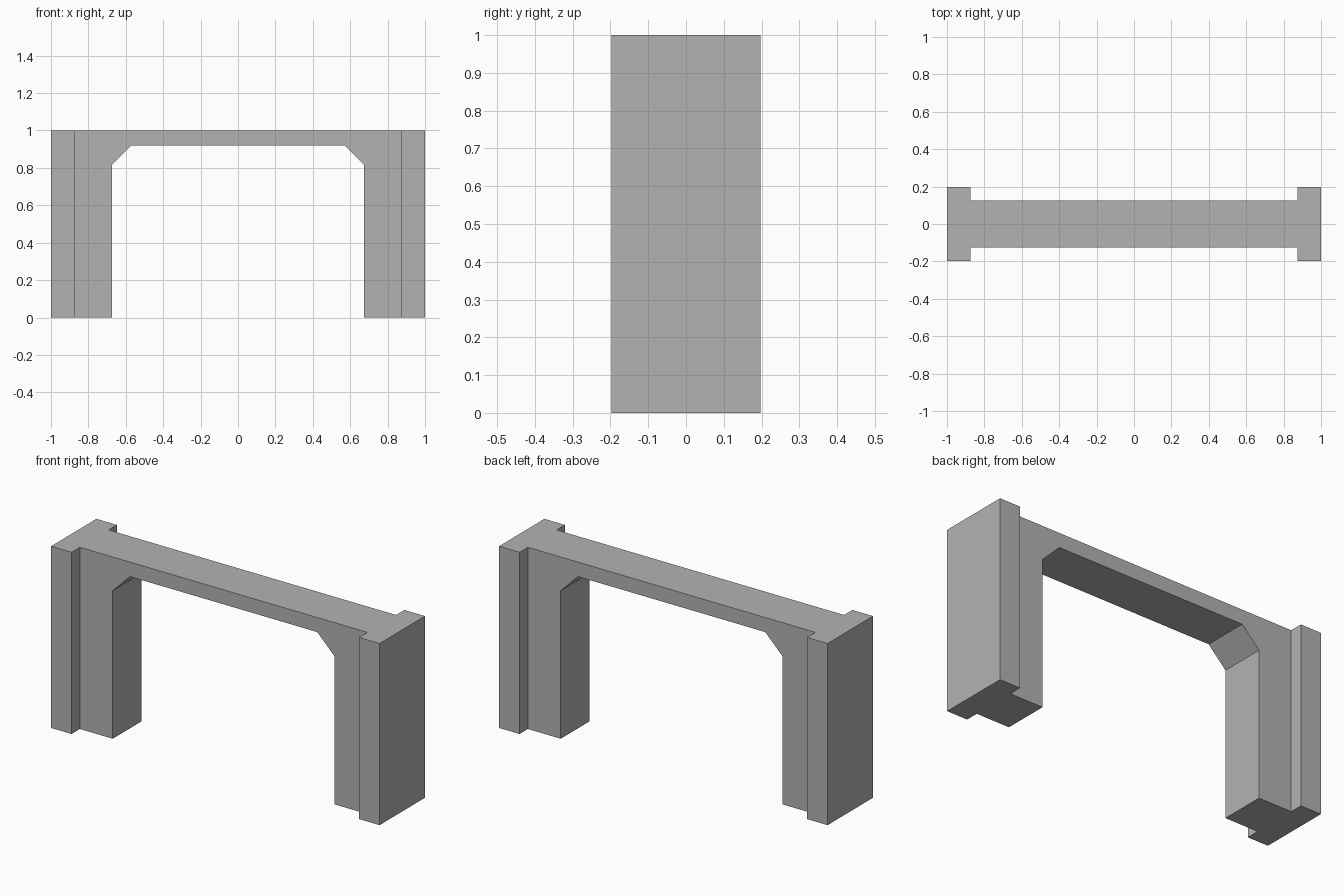
import bpy
import bmesh

cube = bpy.data.objects.get("Cube")
if cube:
    bpy.data.objects.remove(cube, do_unlink=True)

# Plain stone grey
GREY = (0.45, 0.45, 0.45, 1.0)
stone = bpy.data.materials.new("stone_grey")
stone.use_nodes = True
stone.diffuse_color = GREY
stone.node_tree.nodes["Principled BSDF"].inputs["Base Color"].default_value = GREY


def extrude_profile(name, profile, half_depth):
    """Extrude an x-z outline evenly along y."""
    bm = bmesh.new()
    face = bm.faces.new([bm.verts.new((x, -half_depth, z)) for x, z in profile])
    result = bmesh.ops.extrude_face_region(bm, geom=[face])
    moved = [v for v in result["geom"] if isinstance(v, bmesh.types.BMVert)]
    bmesh.ops.translate(bm, vec=(0, 2 * half_depth, 0), verts=moved)
    bmesh.ops.recalc_face_normals(bm, faces=bm.faces)
    mesh = bpy.data.meshes.new(name)
    bm.to_mesh(mesh)
    bm.free()
    mesh.materials.append(stone)
    obj = bpy.data.objects.new(name, mesh)
    bpy.context.collection.objects.link(obj)
    return obj


END, PIER, LEG, HAUNCH = 1.0, 0.875, 0.675, 0.57
TOP, LINTEL, SPRING = 1.0, 0.92, 0.815

# Archway: thin lintel, chamfered corners and inner legs in one outline
left_half = [(HAUNCH, LINTEL), (LEG, SPRING), (LEG, 0), (PIER, 0), (PIER, TOP)]
right_half = [(-x, z) for x, z in reversed(left_half)]
extrude_profile("archway", left_half + right_half, 0.125)

# Deeper piers closing both ends
for name, side in (("left_pier", 1), ("right_pier", -1)):
    outline = [(side * PIER, 0), (side * END, 0), (side * END, TOP), (side * PIER, TOP)]
    extrude_profile(name, outline, 0.197)
